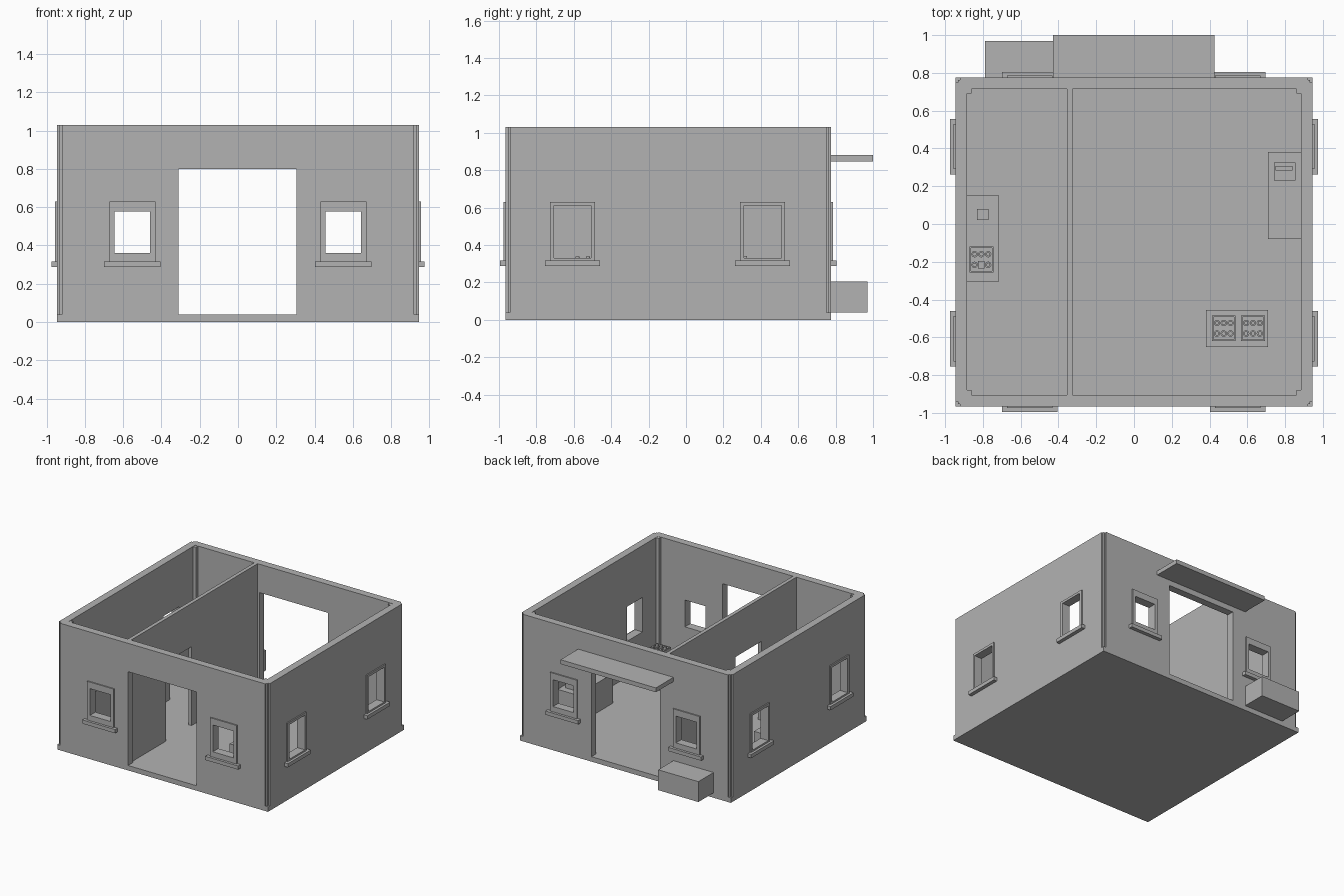
import bpy

cube = bpy.data.objects.get("Cube")
if cube:
    bpy.data.objects.remove(cube, do_unlink=True)

grey = bpy.data.materials.new("plain grey")
grey.use_nodes = True
colour = (0.45, 0.45, 0.45, 1)
grey.diffuse_color = colour
grey.node_tree.nodes["Principled BSDF"].inputs["Base Color"].default_value = colour

# Overall limits: outer wall faces, inner wall faces, heights
X, Y0, Y1 = 0.945, -0.965, 0.775
IX, IY0, IY1 = 0.885, -0.905, 0.715
FLOOR, TOP, COUNTER = 0.04, 1.03, 0.28


def box(name, x, y, z):
    """Box from three (low, high) ranges."""
    bpy.ops.mesh.primitive_cube_add(size=1, location=[sum(r) / 2 for r in (x, y, z)])
    ob = bpy.context.object
    ob.name = name
    ob.scale = [r[1] - r[0] for r in (x, y, z)]
    bpy.ops.object.transform_apply(location=False, rotation=False, scale=True)
    ob.data.materials.append(grey)
    return ob


def cut(ob, x, y, z):
    """Remove a box-shaped volume from an object."""
    cutter = box("cutter", x, y, z)
    cutter.hide_render = True
    mod = ob.modifiers.new("opening", "BOOLEAN")
    mod.operation = "DIFFERENCE"
    mod.solver = "EXACT"
    mod.object = cutter
    bpy.context.view_layer.objects.active = ob
    bpy.ops.object.modifier_apply(modifier=mod.name)
    bpy.data.objects.remove(cutter, do_unlink=True)


def span(a, b):
    return (min(a, b), max(a, b))


# Floor slab and hollow wall shell
box("floor_slab", (-X, X), (Y0, Y1), (0, FLOOR))
walls = box("walls", (-X, X), (Y0, Y1), (FLOOR, TOP))
cut(walls, (-IX, IX), (IY0, IY1), (0, 2))

# Stepped grooves on outer corners, posts in inner corners
for sx in (-1, 1):
    for oy, iy, sy in ((Y0, IY0, -1), (Y1, IY1, 1)):
        for a, b in ((0.025, 0.012), (0.012, 0.025)):
            cut(walls, span(sx * (X - a), sx * (X + 0.1)),
                span(oy - sy * b, oy + sy * 0.1), (0, 2))
        box("corner_post", span(sx * (IX + 0.01), sx * (IX - 0.025)),
            span(iy + sy * 0.01, iy - sy * 0.025), (FLOOR, TOP - 0.002))

# Front and back doorways
for y in ((-1.2, -0.8), (0.6, 1.2)):
    cut(walls, (-0.31, 0.305), y, (0, 0.8))


def window(name, face, side, along_x, c, half, z):
    """Opening with raised surround and a projecting sill."""
    def place(u, near, far):
        a = (c - u, c + u)
        d = span(face + side * near, face + side * far)
        return (a, d) if along_x else (d, a)
    cut(walls, *place(half, -0.15, 0.1), z)
    frame = box(name + "_frame", *place(0.12, -0.01, 0.01), (0.315, 0.63))
    cut(frame, *place(half, -0.15, 0.1), z)
    box(name + "_sill", *place(0.147, -0.01, 0.03), (0.287, 0.317))


# Eight windows, two on each wall
for c in (-0.552, 0.55):
    window("front_window", Y0, -1, True, c, 0.093, (0.36, 0.577))
    window("back_window", Y1, 1, True, c, 0.093, (0.36, 0.577))
for c in (-0.607, 0.41):
    window("left_window", X, 1, False, c, 0.1, (0.33, 0.61))
    window("right_window", -X, -1, False, c, 0.1, (0.33, 0.61))

# Partition with an inner doorway
partition = box("partition", (-0.355, -0.325), (IY0, IY1), (FLOOR, TOP))
cut(partition, (-0.5, -0.2), (-0.46, -0.13), (0, 0.68))

# Canopy and storage box behind the building
box("back_canopy", (-0.43, 0.425), (Y1 - 0.01, 1.0), (0.845, 0.88))
box("outside_box", (-0.79, -0.43), (Y1, 0.97), (FLOOR, 0.205))

# Counters and display table
box("left_counter", (0.71, IX), (-0.08, 0.38), (FLOOR, COUNTER))
box("right_counter", (-IX, -0.715), (-0.305, 0.15), (FLOOR, COUNTER))
box("display_table", (0.38, 0.71), (-0.65, -0.455), (FLOOR, COUNTER))

# Till with a slot, and a small box on the other counter
till = box("till", (0.74, 0.855), (0.23, 0.325), (COUNTER, 0.34))
cut(till, (0.75, 0.84), (0.285, 0.305), (0.325, 0.4))
box("small_box", (-0.83, -0.77), (0.02, 0.08), (COUNTER, 0.33))


def crate(cx, cy, block=False):
    """Open crate holding two rows of three bottles."""
    tray = box("crate", (cx - 0.063, cx + 0.063), (cy - 0.068, cy + 0.068),
               (COUNTER, 0.325))
    cut(tray, (cx - 0.055, cx + 0.055), (cy - 0.06, cy + 0.06), (0.29, 0.4))
    for i in (-1, 0, 1):
        for j in (-1, 1):
            x, y = cx + i * 0.036, cy + j * 0.028
            if block and i == 0 and j == -1:
                box("packet", (x - 0.017, x + 0.017), (y - 0.02, y + 0.02), (0.285, 0.33))
                continue
            for radius, low, high in ((0.017, 0.285, 0.32), (0.011, 0.32, 0.338)):
                bpy.ops.mesh.primitive_cylinder_add(
                    vertices=12, radius=radius, depth=high - low,
                    location=(x, y, (low + high) / 2))
                bottle = bpy.context.object
                bottle.name = "bottle"
                bottle.data.materials.append(grey)


crate(0.475, -0.552)
crate(0.63, -0.552)
crate(-0.808, -0.188, True)
